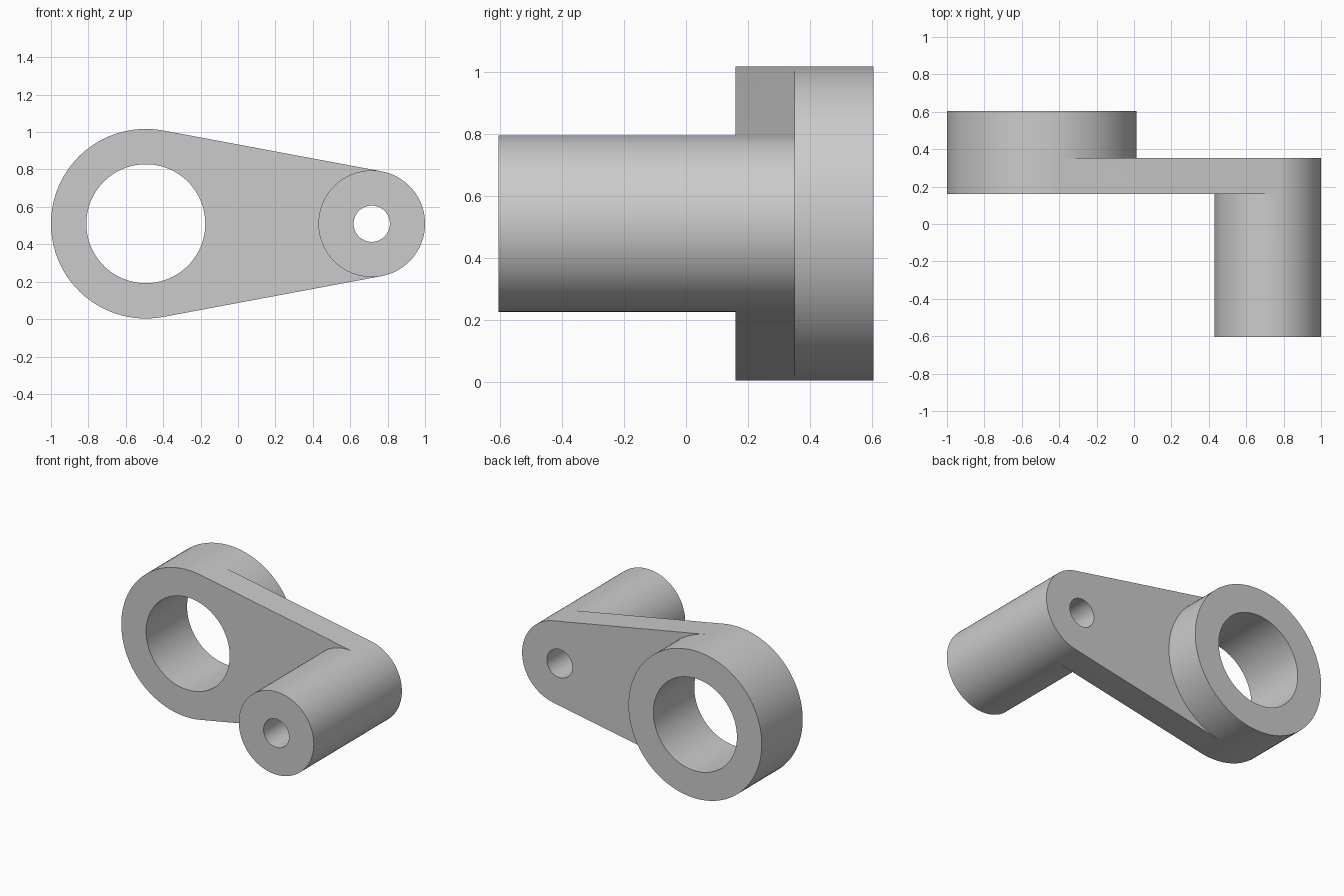
import bpy
import bmesh
from math import acos, cos, sin, pi

cube = bpy.data.objects.get("Cube")
if cube:
    bpy.data.objects.remove(cube, do_unlink=True)

# Dimensions: centres along x, radii, and the depth stations along y
AXIS_Z = 0.51
BIG_X, BIG_R, BIG_HOLE = -0.493, 0.507, 0.318
PIN_X, PIN_R, PIN_HOLE = 0.715, 0.285, 0.097
PIN_FRONT, ARM_FRONT, ARM_BACK, RING_BACK = -0.605, 0.16, 0.352, 0.605
STEPS = 48

# Angle at which the straight arm sides touch both circles
touch = acos((BIG_R - PIN_R) / (PIN_X - BIG_X))
bm = bmesh.new()


def arc(x, radius, start, end):
    """Points of an arc in the x-z plane."""
    angles = [start + (end - start) * i / STEPS for i in range(STEPS + 1)]
    return [(x + radius * cos(a), AXIS_Z + radius * sin(a)) for a in angles]


def loft(path_a, y_a, path_b, y_b):
    """Quads joining two paths with the same number of points."""
    rows = [[bm.verts.new((x, y, z)) for x, z in path]
            for path, y in ((path_a, y_a), (path_b, y_b))]
    for i in range(len(path_a) - 1):
        bm.faces.new((rows[0][i], rows[0][i + 1], rows[1][i + 1], rows[1][i]))


def wall(path, *stations):
    """Extrude a path through successive depths."""
    for y_a, y_b in zip(stations, stations[1:]):
        loft(path, y_a, path, y_b)


# Each circle is split where the arm touches it
big_outer = arc(BIG_X, BIG_R, touch, 2 * pi - touch)
big_inner = arc(BIG_X, BIG_R, touch, -touch)
pin_outer = arc(PIN_X, PIN_R, touch, -touch)
pin_inner = arc(PIN_X, PIN_R, touch, 2 * pi - touch)
big_bore = [arc(BIG_X, BIG_HOLE, touch, e) for e in (2 * pi - touch, -touch)]
pin_bore = [arc(PIN_X, PIN_HOLE, touch, e) for e in (-touch, 2 * pi - touch)]

# Bearing ring: rim, bore and end faces
wall(big_outer, ARM_FRONT, ARM_BACK, RING_BACK)
wall(big_inner, ARM_BACK, RING_BACK)
for rim, bore in zip((big_outer, big_inner), big_bore):
    wall(bore, ARM_FRONT, RING_BACK)
    for y in (ARM_FRONT, RING_BACK):
        loft(rim, y, bore, y)

# Pin: barrel, bore and end faces
wall(pin_outer, PIN_FRONT, ARM_FRONT, ARM_BACK)
wall(pin_inner, PIN_FRONT, ARM_FRONT)
for rim, bore in zip((pin_outer, pin_inner), pin_bore):
    wall(bore, PIN_FRONT, ARM_BACK)
    for y in (PIN_FRONT, ARM_BACK):
        loft(rim, y, bore, y)

# Arm web: front and back faces, then the straight sides
for y in (ARM_FRONT, ARM_BACK):
    loft(big_inner, y, pin_inner, y)
for end in (0, -1):
    wall([big_inner[end], pin_inner[end]], ARM_FRONT, ARM_BACK)

bmesh.ops.remove_doubles(bm, verts=bm.verts, dist=0.0001)
bmesh.ops.recalc_face_normals(bm, faces=bm.faces)
mesh = bpy.data.meshes.new("crank_arm")
bm.to_mesh(mesh)
bm.free()

crank = bpy.data.objects.new("crank_arm", mesh)
bpy.context.collection.objects.link(crank)

# Plain grey metal
grey = bpy.data.materials.new("grey_metal")
grey.use_nodes = True
grey.diffuse_color = (0.6, 0.6, 0.6, 1)
grey.node_tree.nodes["Principled BSDF"].inputs["Base Color"].default_value = grey.diffuse_color
mesh.materials.append(grey)

# Smooth curved walls, sharp rims
bpy.ops.object.select_all(action="DESELECT")
crank.select_set(True)
bpy.context.view_layer.objects.active = crank
bpy.ops.object.shade_smooth_by_angle(angle=pi / 6)
